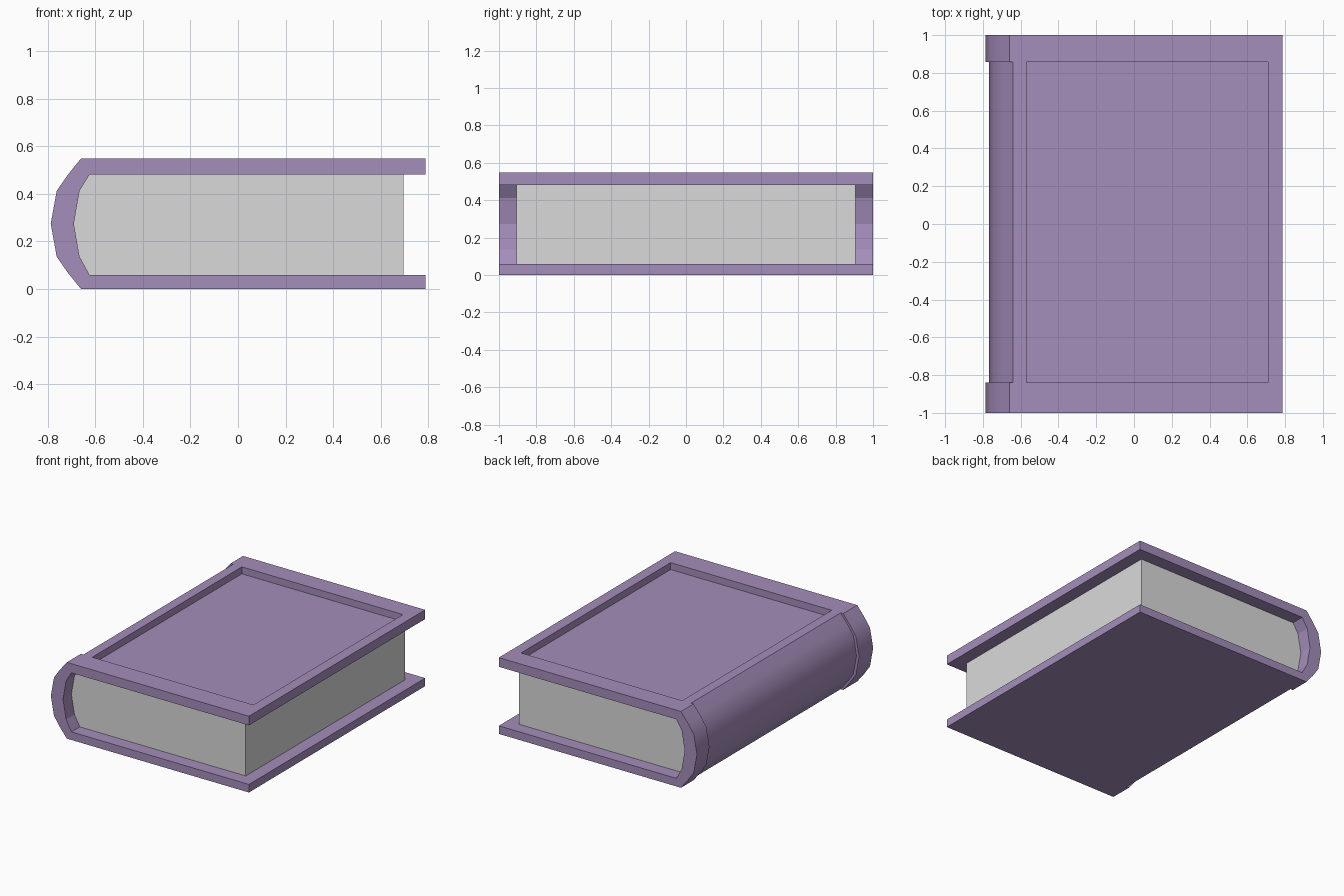
import bpy
import bmesh
from math import radians

cube = bpy.data.objects.get("Cube")
if cube:
    bpy.data.objects.remove(cube, do_unlink=True)

HEIGHT = 0.548
LOW, HIGH = 0.058, 0.482          # inner faces of the two boards
GROOVE_START, GROOVE_END = -0.84, 0.858
PANEL_LEFT, PANEL_RIGHT = -0.57, 0.71
FORE_EDGE = 0.787
SHIFT = 0.02                      # depth of the spine groove


def material(name, colour):
    mat = bpy.data.materials.new(name)
    mat.use_nodes = True
    mat.diffuse_color = (*colour, 1)
    mat.node_tree.nodes["Principled BSDF"].inputs["Base Color"].default_value = (*colour, 1)
    return mat


def loft(bm, rings):
    """Skin a list of (y, [(x, z), ...]) rings and cap both ends."""
    loops = [[bm.verts.new((x, y, z)) for x, z in pts] for y, pts in rings]
    n = len(loops[0])
    for a, b in zip(loops, loops[1:]):
        for i in range(n):
            j = (i + 1) % n
            bm.faces.new((a[i], a[j], b[j], b[i]))
    bm.faces.new(loops[0])
    bm.faces.new(loops[-1])
    bmesh.ops.remove_doubles(bm, verts=bm.verts[:], dist=0.0001)
    bmesh.ops.recalc_face_normals(bm, faces=bm.faces[:])


def finish(bm, name, mat):
    mesh = bpy.data.meshes.new(name)
    bm.to_mesh(mesh)
    bm.free()
    mesh.materials.append(mat)
    obj = bpy.data.objects.new(name, mesh)
    bpy.context.collection.objects.link(obj)
    return obj


purple = material("purple cover", (0.376, 0.27, 0.497))
paper = material("pale grey paper", (0.70, 0.70, 0.70))

# Curved spine lines, from top to bottom
outer_half = [(-0.66, HEIGHT), (-0.715, 0.48), (-0.762, 0.412)]
outer = outer_half + [(-0.787, HEIGHT / 2)] + [(x, HEIGHT - z) for x, z in reversed(outer_half)]
inner = [(-0.623, HIGH), (-0.666, 0.412), (-0.69, HEIGHT / 2),
         (-0.666, HEIGHT - 0.412), (-0.623, LOW)]


def cover_ring(shift):
    spine = [(x + shift, z) for x, z in outer]
    top = [(FORE_EDGE, HEIGHT), (PANEL_RIGHT, HEIGHT), (PANEL_LEFT, HEIGHT)]
    return (top + spine + [(FORE_EDGE, 0), (FORE_EDGE, LOW)]
            + inner[::-1] + [(FORE_EDGE, HIGH)])


# Cover: boards and spine in one shell, with the middle of the spine set in
bm = bmesh.new()
loft(bm, [(-1, cover_ring(0)), (GROOVE_START, cover_ring(0)),
          (GROOVE_START, cover_ring(SHIFT)), (GROOVE_END, cover_ring(SHIFT)),
          (GROOVE_END, cover_ring(0)), (1, cover_ring(0))])

# Sunken panel in the upper board
panel = [f for f in bm.faces if f.normal.z > 0.9
         and f.calc_center_median().z > HEIGHT - 0.001
         and PANEL_LEFT < f.calc_center_median().x < PANEL_RIGHT
         and abs(f.calc_center_median().y) < 0.5]
sunk = bmesh.ops.extrude_face_region(bm, geom=panel)["geom"]
bmesh.ops.delete(bm, geom=panel, context="FACES_ONLY")
bmesh.ops.translate(bm, vec=(0, 0, -0.05),
                    verts=[g for g in sunk if isinstance(g, bmesh.types.BMVert)])
bmesh.ops.recalc_face_normals(bm, faces=bm.faces[:])

# Smooth only the outside of the spine
for f in bm.faces:
    f.smooth = f.normal.x < -0.3 and abs(f.normal.y) < 0.1 and f.calc_center_median().x < -0.6
for e in bm.edges:
    e.smooth = e.calc_face_angle(0) < radians(30)
finish(bm, "book_cover", purple)

# Page block, rounded to fit the spine
bm = bmesh.new()
block = [(0.695, HIGH)] + inner + [(0.695, LOW)]
loft(bm, [(-0.905, block), (0.905, block)])
finish(bm, "page_block", paper)
